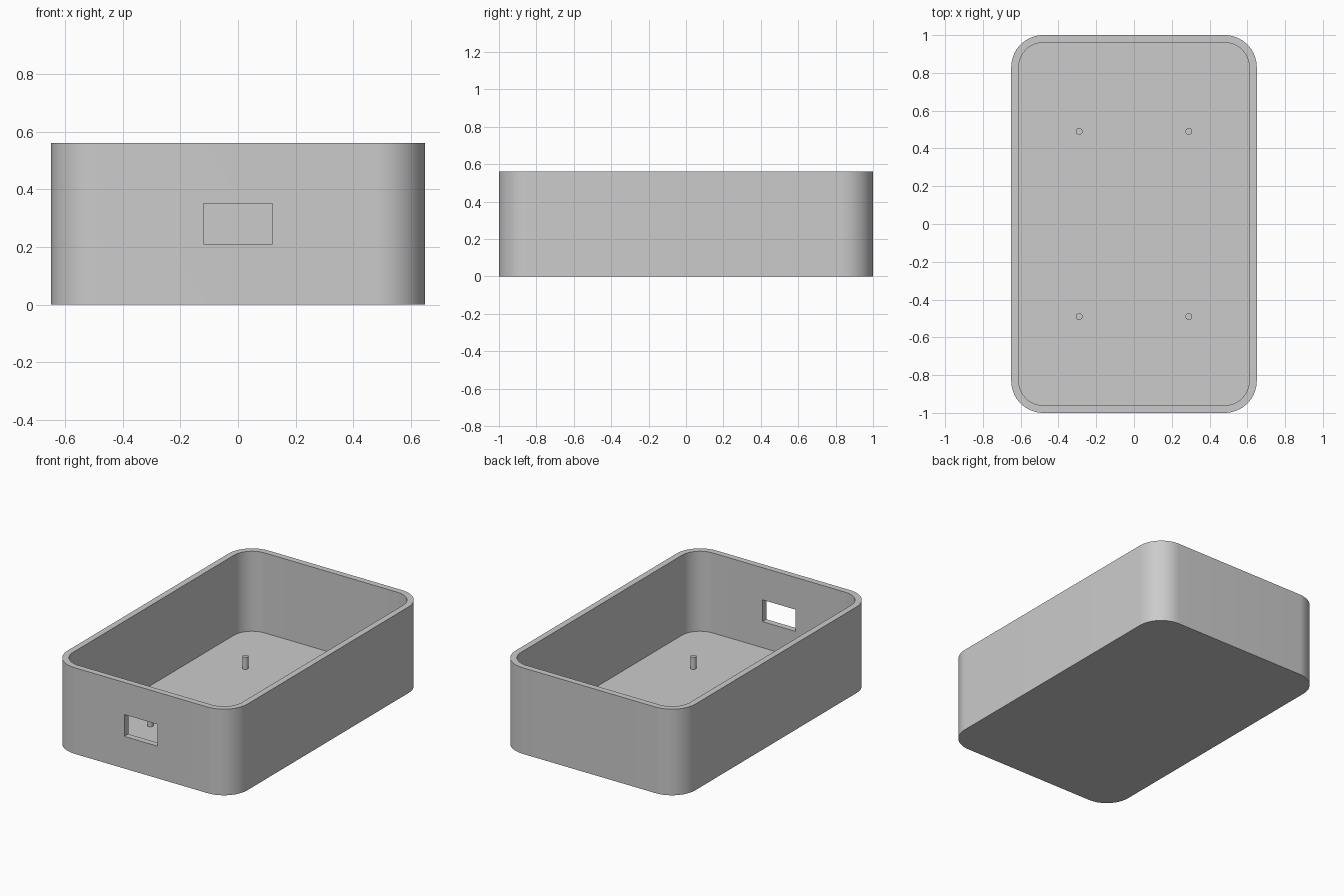
import bpy, bmesh, math

if "Cube" in bpy.data.objects:
    bpy.data.objects.remove(bpy.data.objects["Cube"], do_unlink=True)

HALF_X, HALF_Y, HEIGHT = 0.65, 1.0, 0.562
WALL, RADIUS, STEPS = 0.04, 0.17, 16

grey = bpy.data.materials.new("plain grey")
grey.use_nodes = True
grey.diffuse_color = (0.6, 0.6, 0.6, 1)
grey.node_tree.nodes["Principled BSDF"].inputs["Base Color"].default_value = (0.6, 0.6, 0.6, 1)


def finish(bm, name):
    bmesh.ops.recalc_face_normals(bm, faces=bm.faces)
    mesh = bpy.data.meshes.new(name)
    bm.to_mesh(mesh)
    bm.free()
    mesh.materials.append(grey)
    obj = bpy.data.objects.new(name, mesh)
    bpy.context.collection.objects.link(obj)
    return obj


def ring(bm, inset, z):
    """Rounded rectangle of vertices, inset from the outer outline."""
    r = RADIUS - inset
    verts = []
    for quarter, (sx, sy) in enumerate([(1, 1), (-1, 1), (-1, -1), (1, -1)]):
        for i in range(STEPS + 1):
            a = (quarter + i / STEPS) * math.pi / 2
            verts.append(bm.verts.new((sx * (HALF_X - RADIUS) + r * math.cos(a),
                                       sy * (HALF_Y - RADIUS) + r * math.sin(a), z)))
    return verts


def smooth(obj):
    bpy.ops.object.select_all(action="DESELECT")
    obj.select_set(True)
    bpy.context.view_layer.objects.active = obj
    bpy.ops.object.shade_smooth_by_angle(angle=math.radians(30))


# Open tray: outside wall, rim, inside wall and floor
bm = bmesh.new()
rings = [ring(bm, 0, 0), ring(bm, 0, HEIGHT), ring(bm, WALL, HEIGHT), ring(bm, WALL, WALL)]
for low, high in zip(rings, rings[1:]):
    for i in range(len(low)):
        j = (i + 1) % len(low)
        bm.faces.new((low[i], low[j], high[j], high[i]))
bm.faces.new(rings[0])
bm.faces.new(rings[-1])
tray = finish(bm, "tray")

# Port opening through the front wall
bm = bmesh.new()
bmesh.ops.create_cube(bm, size=1)
cutter = finish(bm, "port_cutter")
cutter.scale = (0.24, 0.2, 0.142)
cutter.location = (0, -HALF_Y, 0.281)
cutter.hide_render = True
cut = tray.modifiers.new("port", "BOOLEAN")
cut.operation = "DIFFERENCE"
cut.solver = "EXACT"
cut.object = cutter
bpy.context.view_layer.objects.active = tray
bpy.ops.object.modifier_apply(modifier=cut.name)
bpy.data.objects.remove(cutter, do_unlink=True)
smooth(tray)

# Four mounting pins on the floor
for x, side in [(-0.29, "right"), (0.29, "left")]:
    for y, end in [(-0.49, "front"), (0.49, "back")]:
        bm = bmesh.new()
        bmesh.ops.create_cone(bm, cap_ends=True, segments=24, radius1=0.018,
                              radius2=0.018, depth=0.08)
        pin = finish(bm, f"pin_{end}_{side}")
        pin.location = (x, y, WALL + 0.039)
        smooth(pin)
